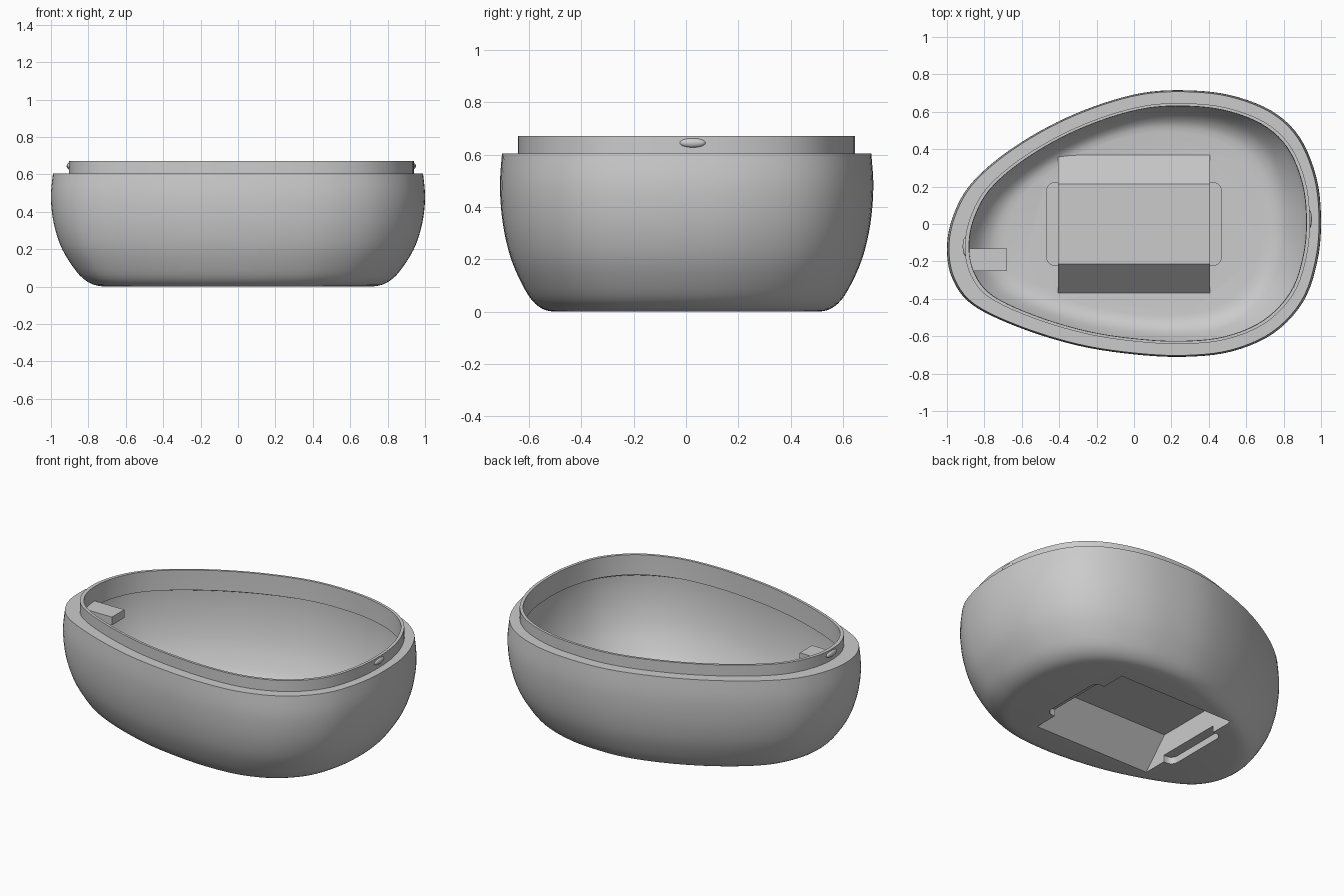
import bpy, bmesh
from mathutils import Vector

cube = bpy.data.objects.get("Cube")
if cube:
    bpy.data.objects.remove(cube, do_unlink=True)

grey = bpy.data.materials.new("light_grey")
grey.use_nodes = True
COLOUR = (0.6, 0.6, 0.6, 1)
grey.diffuse_color = COLOUR
grey.node_tree.nodes["Principled BSDF"].inputs["Base Color"].default_value = COLOUR


def spline(points, steps, closed):
    """Smooth curve through the points."""
    pts = [Vector(p) for p in points]
    n = len(pts)
    get = (lambda i: pts[i % n]) if closed else (lambda i: pts[max(0, min(n - 1, i))])
    out = []
    for i in range(n if closed else n - 1):
        a, b, c, d = (get(i + k) for k in (-1, 0, 1, 2))
        for s in range(steps):
            t = s / steps
            out.append(b + 0.5 * t * (c - a + t * (2 * a - 5 * b + 4 * c - d
                                                   + t * (3 * (b - c) + d - a))))
    return out if closed else out + [pts[-1]]


def make_object(name, bm):
    bmesh.ops.recalc_face_normals(bm, faces=bm.faces)
    mesh = bpy.data.meshes.new(name)
    bm.to_mesh(mesh)
    bm.free()
    mesh.materials.append(grey)
    obj = bpy.data.objects.new(name, mesh)
    bpy.context.collection.objects.link(obj)
    return obj


def loft(name, rings):
    """Skin a stack of matching rings and cap both ends."""
    bm = bmesh.new()
    loops = [[bm.verts.new(p) for p in ring] for ring in rings]
    for low, high in zip(loops, loops[1:]):
        for i in range(len(low)):
            bm.faces.new((low[i - 1], low[i], high[i], high[i - 1]))
    bm.faces.new(loops[0])
    bm.faces.new(loops[-1])
    return make_object(name, bm)


def box(name, x, y, z, rounding=0):
    """Box between coordinate pairs, with optional rounded upright edges."""
    bm = bmesh.new()
    bmesh.ops.create_cube(bm, size=1)
    for v in bm.verts:
        v.co = [lo + (hi - lo) * (c + 0.5) for c, (lo, hi) in zip(v.co, (x, y, z))]
    if rounding:
        upright = [e for e in bm.edges if abs(e.verts[0].co.z - e.verts[1].co.z) > 0.01]
        bmesh.ops.bevel(bm, geom=upright, offset=rounding, segments=6,
                        profile=0.5, affect='EDGES')
    return make_object(name, bm)


def trough(name, half_x, foot, top, low, height):
    """Block with sloping front and back sides, straight below the ground."""
    outline = [(-foot, max(low, 0)), (-top, height), (top, height), (foot, max(low, 0))]
    if low < 0:
        outline += [(foot, low), (-foot, low)]
    return loft(name, [[(x, y, z) for y, z in outline] for x in (-half_x, half_x)])


def combine(target, tool, operation):
    mod = target.modifiers.new(operation, 'BOOLEAN')
    mod.operation = operation
    mod.solver = 'EXACT'
    mod.object = tool
    bpy.context.view_layer.objects.active = target
    bpy.ops.object.modifier_apply(modifier=mod.name)
    bpy.data.objects.remove(tool, do_unlink=True)


def smooth(obj, angle=0.6):
    bpy.ops.object.select_all(action='DESELECT')
    obj.select_set(True)
    bpy.context.view_layer.objects.active = obj
    bpy.ops.object.shade_smooth_by_angle(angle=angle)


# Egg-shaped plan outline
egg = spline([(1, 0.02), (0.975, 0.25), (0.885, 0.465), (0.735, 0.605), (0.51, 0.69),
              (0.27, 0.715), (0.04, 0.7), (-0.21, 0.63), (-0.46, 0.52), (-0.7, 0.37),
              (-0.88, 0.205), (-0.972, 0.03), (-1, -0.14), (-0.968, -0.3), (-0.86, -0.435),
              (-0.61, -0.555), (-0.3, -0.65), (0, -0.697), (0.27, -0.71), (0.52, -0.682),
              (0.745, -0.585), (0.905, -0.415), (0.98, -0.2)], 5, True)


def ring(sx, sy, dx, z):
    return [(p.x * sx + dx, p.y * sy, z) for p in egg]


# Wall profile: plan scale against height
wall = spline([(0.71, 0), (0.77, 0.01), (0.83, 0.045), (0.885, 0.11), (0.94, 0.2),
               (0.976, 0.3), (0.995, 0.4), (1, 0.5), (0.989, 0.605)], 3, False)
rings = [ring(s, s, 0, z) for s, z in wall]
# Raised lip and the ledge inside it
rings += [ring(0.922, 0.903, 0.018, z) for z in (0.605, 0.672)]
rings += [ring(0.902, 0.882, 0.02, z) for z in (0.672, 0.605)]
rings.append(ring(0.9, 0.88, 0.02, 0.55))
# Hollow inside
rings += [ring(s - 0.022, s - 0.022, 0, 0.015 + z) for s, z in reversed(wall) if z < 0.51]
shell = loft("shell", rings)

# Sloped recess under the floor, with a rounded slot at each end
combine(shell, trough("recess_cover", 0.405, 0.375, 0.215, 0.008, 0.18), 'UNION')
combine(shell, box("slot_cover", (-0.47, 0.47), (-0.225, 0.225), (0.009, 0.052), 0.05), 'UNION')
combine(shell, trough("recess_cutter", 0.395, 0.365, 0.207, -0.1, 0.17), 'DIFFERENCE')
combine(shell, box("slot_cutter", (-0.457, 0.457), (-0.213, 0.213), (-0.08, 0.042), 0.04),
        'DIFFERENCE')
smooth(shell)

# Small block inside the narrow end
box("inner_block", (-0.89, -0.68), (-0.25, -0.13), (0.535, 0.585))

# Snap bumps at both ends of the lip
for name, x, y in (("left_bump", 0.937, 0.025), ("right_bump", -0.902, -0.12)):
    bm = bmesh.new()
    bmesh.ops.create_uvsphere(bm, u_segments=24, v_segments=12, radius=1)
    for v in bm.verts:
        v.co = (x + v.co.x * 0.014, y + v.co.y * 0.05, 0.645 + v.co.z * 0.018)
    smooth(make_object(name, bm))
